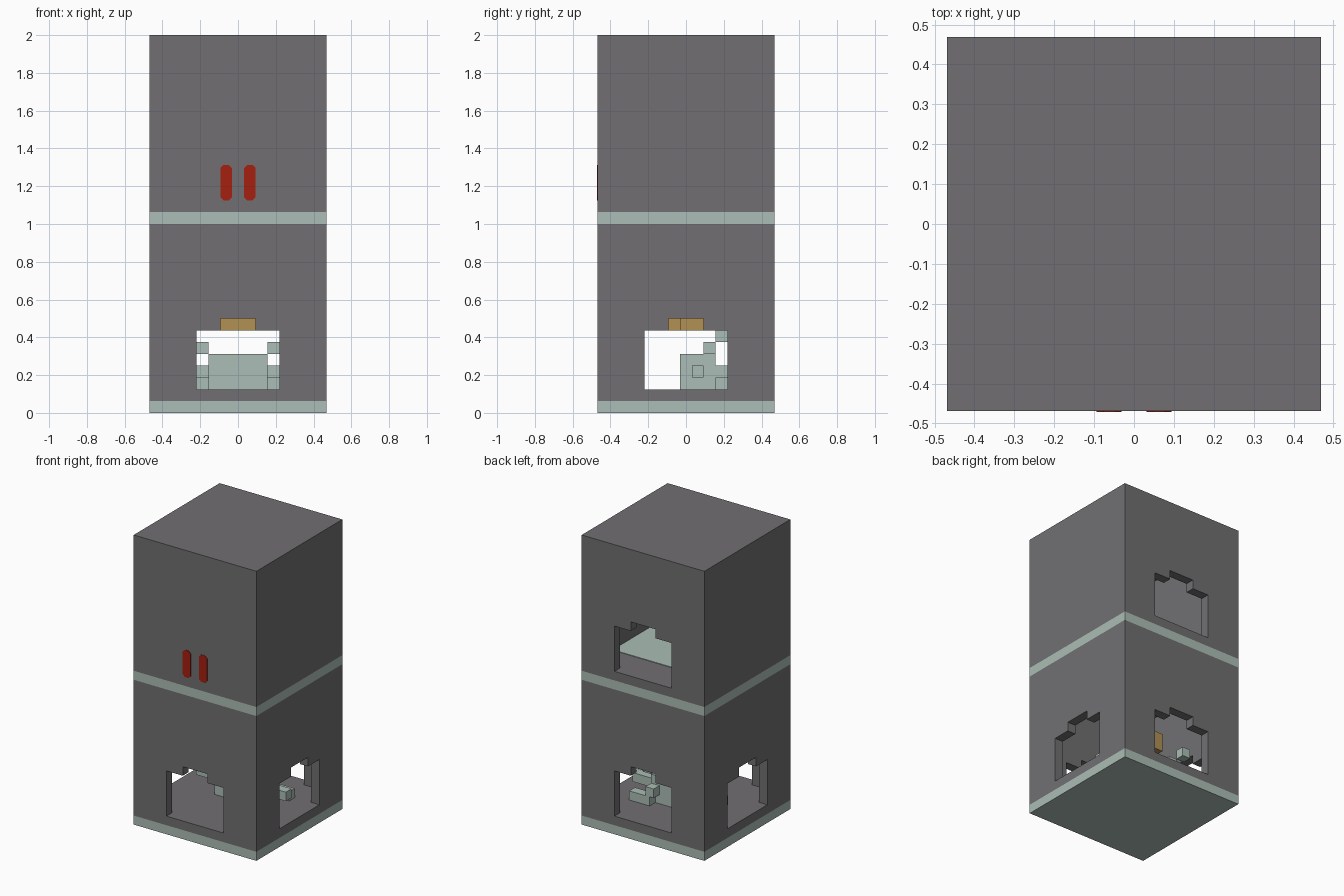
import bpy
import bmesh
from mathutils import Matrix, Vector

old = bpy.data.objects.get("Cube")
if old:
    bpy.data.objects.remove(old, do_unlink=True)

U = 1 / 16       # one block of the grid
H = 7.5 * U      # half width of the tower


def material(name, rgb):
    m = bpy.data.materials.new(name)
    m.use_nodes = True
    m.diffuse_color = (*rgb, 1)
    m.node_tree.nodes["Principled BSDF"].inputs["Base Color"].default_value = (*rgb, 1)
    return m


grey = material("wall grey", (0.165, 0.159, 0.167))
green = material("pale green", (0.41, 0.51, 0.465))
tan = material("tan", (0.44, 0.28, 0.09))
red = material("red", (0.37, 0.014, 0.005))


def finish(name, bm, mat):
    bmesh.ops.recalc_face_normals(bm, faces=bm.faces)
    me = bpy.data.meshes.new(name)
    bm.to_mesh(me)
    bm.free()
    me.materials.append(mat)
    ob = bpy.data.objects.new(name, me)
    bpy.context.scene.collection.objects.link(ob)
    return ob


def box(name, x, y, z, mat):
    """Box from (low, high) ranges along each axis."""
    lo, hi = Vector((x[0], y[0], z[0])), Vector((x[1], y[1], z[1]))
    bm = bmesh.new()
    bmesh.ops.create_cube(bm, size=1, matrix=Matrix.Translation((lo + hi) / 2)
                          @ Matrix.Diagonal((*(hi - lo), 1)))
    return finish(name, bm, mat)


def prism(name, points, y0, y1, mat, turned=False):
    """Extrude an x-z outline along y, or along x when turned."""
    bm = bmesh.new()
    face = bm.faces.new([bm.verts.new((px, y0, pz)) for px, pz in points])
    new = bmesh.ops.extrude_face_region(bm, geom=[face])["geom"]
    bmesh.ops.translate(bm, vec=(0, y1 - y0, 0),
                        verts=[v for v in new if isinstance(v, bmesh.types.BMVert)])
    if turned:
        bmesh.ops.rotate(bm, matrix=Matrix.Rotation(1.5707963, 3, 'Z'), verts=bm.verts)
    return finish(name, bm, mat)


def window(z, y0, y1, turned=False):
    w, n, h = 3.5 * U, 1.5 * U, 5 * U
    outline = [(-w, z), (w, z), (w, z + h), (n, z + h),
               (n, z + h + U), (-n, z + h + U), (-n, z + h), (-w, z + h)]
    return prism("window_cutter", outline, y0, y1, grey, turned)


def cut(ob, cutters):
    for c in cutters:
        c.hide_render = True
        mod = ob.modifiers.new("cut", 'BOOLEAN')
        mod.operation = 'DIFFERENCE'
        mod.solver = 'EXACT'
        mod.object = c
    bpy.context.view_layer.update()
    deps = bpy.context.evaluated_depsgraph_get()
    me = bpy.data.meshes.new_from_object(ob.evaluated_get(deps))
    ob.modifiers.clear()
    ob.data = me
    for c in cutters:
        bpy.data.objects.remove(c, do_unlink=True)


# Two hollow storeys, each on a pale floor band
full, inner = (-H, H), (-H + U, H - U)
for name, z in (("lower", 0), ("upper", 1)):
    box(name + "_band", full, full, (z, z + U), green)
    storey = box(name + "_walls", full, full, (z + U, z + 1), grey)
    room = box("room_cutter", inner, inner, (z + 2 * U, z + 1 - U), grey)
    if z == 0:
        holes = [window(z + 2 * U, -1, 1), window(z + 2 * U, -1, 1, True)]
    else:
        holes = [window(z + 2 * U, 0, 1)]
    cut(storey, [room] + holes)

# Pale floor panel in the upper room
box("upper_floor_panel", inner, (-H + U, 3.5 * U), (1 + 2 * U, 1 + 2 * U + 0.004), green)

# Two red slits with clipped corners on the front
c = 0.017
for name, x in (("right_slit", -U), ("left_slit", U)):
    a, b, lo, hi = x - U / 2, x + U / 2, 1 + 2 * U, 1 + 5 * U
    prism(name, [(a + c, lo), (b - c, lo), (b, lo + c), (b, hi - c),
                 (b - c, hi), (a + c, hi), (a, hi - c), (a, lo + c)],
          -H - 0.003, -H, red)


def blocks(name, x, y, z, mat):
    return box(name, *[(r[0] * U, r[1] * U) for r in (x, y, z)], mat)


# Blocky figure in the lower room: body and mirrored limbs
blocks("figure_body", (-2.5, 2.5), (-0.5, 2.5), (2, 5), green)
limbs = {
    "middle_limb": ((2.5, 5.5), (0.5, 1.5), (3, 4)),
    "rear_foot": ((2, 4.5), (2.5, 3.5), (2, 3)),
    "rear_joint": ((1.5, 2.5), (2.5, 3.5), (3, 4)),
    "upper_limb": ((2.5, 3.5), (1.5, 2.5), (5, 6)),
    "upper_tip": ((3.5, 4.5), (2.5, 3.5), (6, 7)),
}
for name, (x, y, z) in limbs.items():
    blocks("left_" + name, x, y, z, green)
    blocks("right_" + name, (-x[1], -x[0]), y, z, green)

# Tan block above the figure
blocks("tan_block", (-2.5, 2.5), (-0.5, 1.5), (7, 9), tan)
blocks("tan_block_front", (-1.5, 1.5), (-1.5, -0.5), (7, 9), tan)
